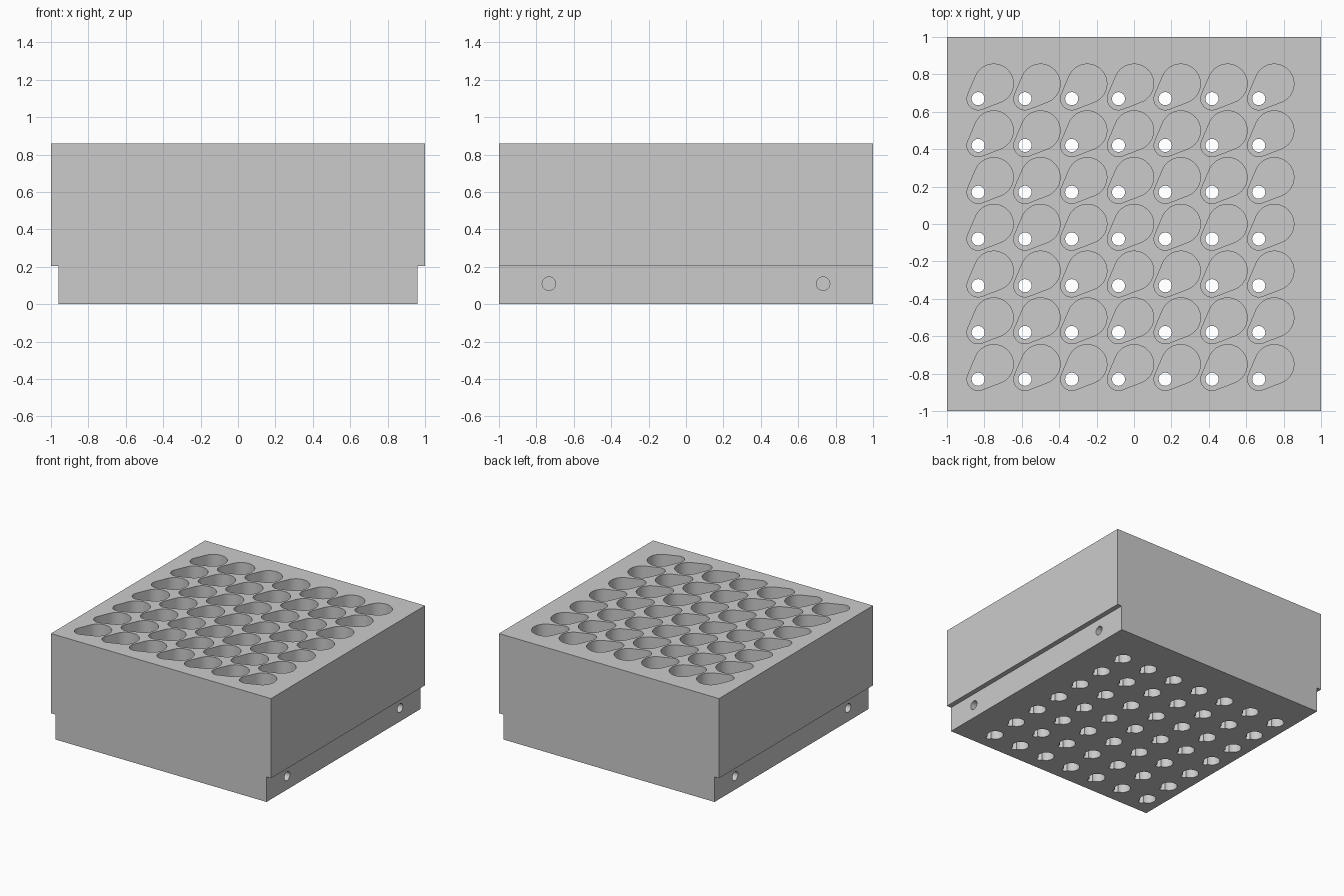
import bpy, bmesh, math
from mathutils import Matrix

if "Cube" in bpy.data.objects:
    bpy.data.objects.remove(bpy.data.objects["Cube"])

GREY = (0.6, 0.6, 0.6, 1)
mat = bpy.data.materials.new("plain grey")
mat.use_nodes = True
mat.diffuse_color = GREY
mat.node_tree.nodes["Principled BSDF"].inputs["Base Color"].default_value = GREY

PITCH, COUNT = 0.25, 7
HEIGHT, STEP = 0.86, 0.205
FLOOR = 0.2


def arc(cx, cy, r, start, sweep, n):
    """Points along an arc, angles in radians."""
    return [(cx + r * math.cos(start + sweep * i / n),
             cy + r * math.sin(start + sweep * i / n)) for i in range(n + 1)]


def circle(r, n=32):
    return arc(0, 0, r, 0, math.tau, n)[:-1]


def teardrop(r1, r2, dx, dy):
    """Outline around a small circle at the origin and a larger one at dx, dy."""
    axis = math.atan2(dy, dx)
    t = math.acos((r1 - r2) / math.hypot(dx, dy))
    return (arc(dx, dy, r2, axis - t, 2 * t, 28)
            + arc(0, 0, r1, axis + t, math.tau - 2 * t, 16))


def prism(bm, outline, z0, z1, matrix=Matrix()):
    """Extrude an outline from z0 to z1 into the mesh."""
    face = bm.faces.new([bm.verts.new((x, y, z0)) for x, y in outline])
    side = bmesh.ops.extrude_face_region(bm, geom=[face])["geom"]
    top = [v for v in side if isinstance(v, bmesh.types.BMVert)]
    bmesh.ops.translate(bm, verts=top, vec=(0, 0, z1 - z0))
    bmesh.ops.transform(bm, matrix=matrix, verts=top + list(face.verts))


def finish(bm, name):
    bmesh.ops.recalc_face_normals(bm, faces=bm.faces)
    mesh = bpy.data.meshes.new(name)
    bm.to_mesh(mesh)
    bm.free()
    mesh.materials.append(mat)
    obj = bpy.data.objects.new(name, mesh)
    bpy.context.collection.objects.link(obj)
    return obj


def grid_cutter(name, outline, z0, z1):
    """Repeat one prism over the grid of sockets."""
    bm = bmesh.new()
    for i in range(COUNT):
        for j in range(COUNT):
            place = Matrix.Translation((-0.833 + i * PITCH, -0.83 + j * PITCH, 0))
            prism(bm, outline, z0, z1, place)
    return finish(bm, name)


# Block with a rebate along both lower side edges
bm = bmesh.new()
half = [(1, HEIGHT), (1, STEP), (0.96, STEP), (0.96, 0)]
profile = half + [(-x, z) for x, z in reversed(half)]
prism(bm, profile, -1, 1, Matrix.Rotation(math.pi / 2, 4, "X"))
block = finish(bm, "socket_block")

# Teardrop pockets, drain holes and keyed recesses underneath
cutters = [
    grid_cutter("pocket_cutter", teardrop(0.06, 0.105, 0.083, 0.08), FLOOR, HEIGHT + 0.1),
    grid_cutter("hole_cutter", circle(0.035), -0.1, FLOOR + 0.1),
    grid_cutter("recess_cutter", circle(0.06), -0.1, 0.1),
    grid_cutter("key_cutter", [(x + 0.015, y - 0.06) for x, y in circle(0.022, 16)], -0.1, 0.1),
]

# Screw holes in the rebated sides
bm = bmesh.new()
for side in (-1, 1):
    for y in (-0.733, 0.733):
        place = Matrix.Translation((side * 0.94, y, 0.11)) @ Matrix.Rotation(math.pi / 2, 4, "Y")
        prism(bm, circle(0.036), -0.06, 0.06, place)
cutters.append(finish(bm, "screw_hole_cutter"))

for cutter in cutters:
    cutter.hide_render = True
    mod = block.modifiers.new(cutter.name, "BOOLEAN")
    mod.operation = "DIFFERENCE"
    mod.solver = "EXACT"
    mod.object = cutter

# Bake the cuts and drop the cutters
bpy.context.view_layer.update()
graph = bpy.context.evaluated_depsgraph_get()
baked = bpy.data.meshes.new_from_object(block.evaluated_get(graph))
block.modifiers.clear()
block.data = baked
for cutter in cutters:
    bpy.data.objects.remove(cutter)

bpy.context.view_layer.objects.active = block
block.select_set(True)
bpy.ops.object.shade_smooth_by_angle(angle=math.radians(30))
